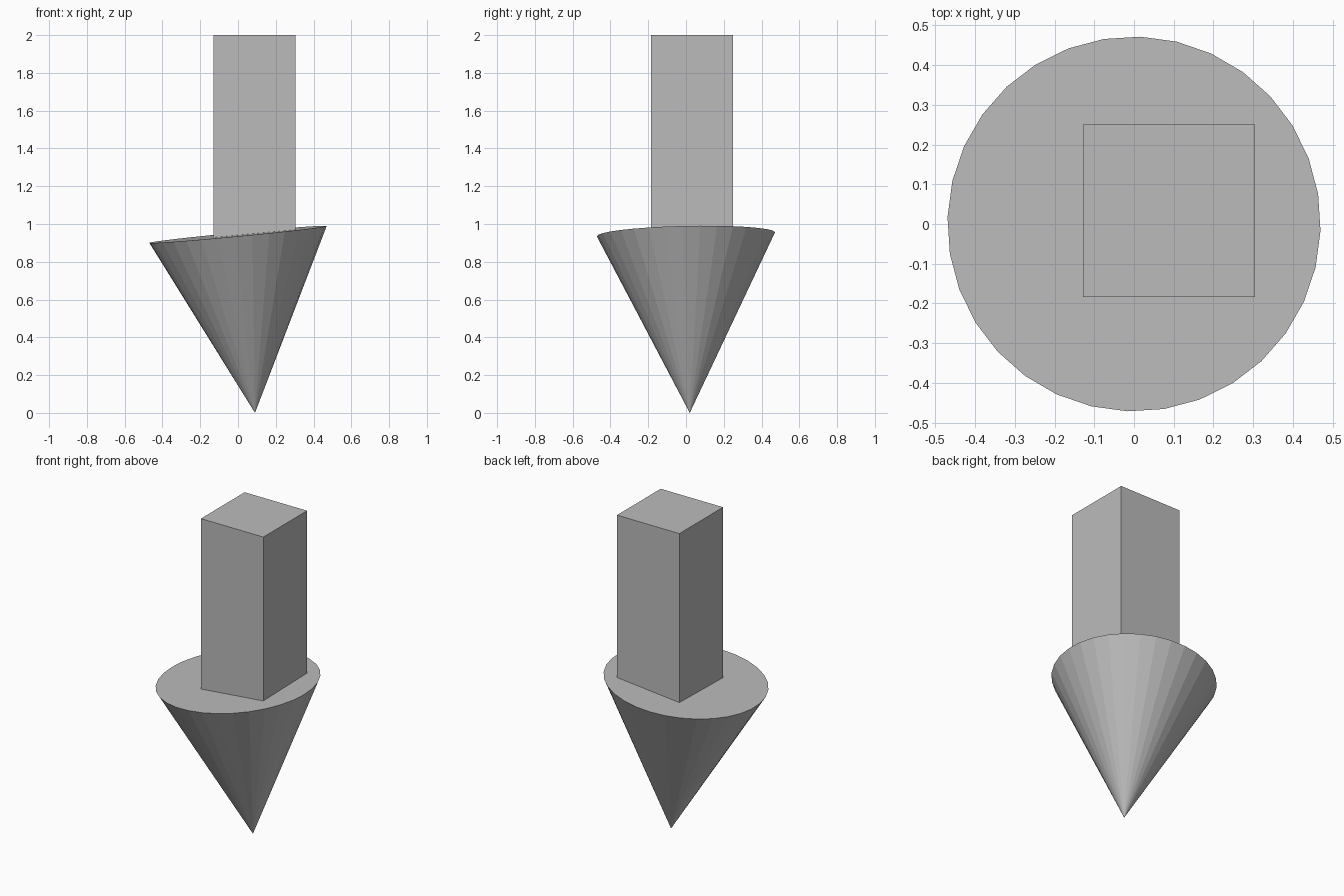
import bpy, bmesh
from math import radians
from mathutils import Matrix, Vector

default = bpy.data.objects.get("Cube")
if default:
    bpy.data.objects.remove(default, do_unlink=True)

grey = bpy.data.materials.new("plain grey")
grey.use_nodes = True
GREY = (0.5, 0.5, 0.5, 1)
grey.diffuse_color = GREY
grey.node_tree.nodes["Principled BSDF"].inputs["Base Color"].default_value = GREY

TIP = Vector((0.09, 0.02, 0))
DISC = Vector((0, 0, 0.945))
AXIS = DISC - TIP


def add_part(name, bm):
    bmesh.ops.recalc_face_normals(bm, faces=bm.faces)
    mesh = bpy.data.meshes.new(name)
    bm.to_mesh(mesh)
    bm.free()
    mesh.materials.append(grey)
    obj = bpy.data.objects.new(name, mesh)
    bpy.context.collection.objects.link(obj)
    return obj


# Arrow head: a leaning cone, point down, with a flat tilted top
bm = bmesh.new()
tilt = Vector((0, 0, 1)).rotation_difference(AXIS).to_matrix().to_4x4()
place = Matrix.Translation((TIP + DISC) / 2) @ tilt @ Matrix.Rotation(radians(-2), 4, "Z")
bmesh.ops.create_cone(bm, cap_ends=True, segments=32, radius1=0, radius2=0.472,
                      depth=AXIS.length, matrix=place)
bmesh.ops.remove_doubles(bm, verts=bm.verts, dist=0.001)
add_part("arrow_head", bm)

# Shaft: an upright square post whose foot follows the tilted top of the head
bm = bmesh.new()
bmesh.ops.create_cube(bm, size=1)
for v in bm.verts:
    v.co.x = 0.088 + v.co.x * 0.434
    v.co.y = 0.033 + v.co.y * 0.434
    if v.co.z > 0:
        v.co.z = 2
    else:
        v.co.z = DISC.z - (v.co.x * AXIS.x + v.co.y * AXIS.y) / AXIS.z - 0.005
add_part("shaft", bm)
